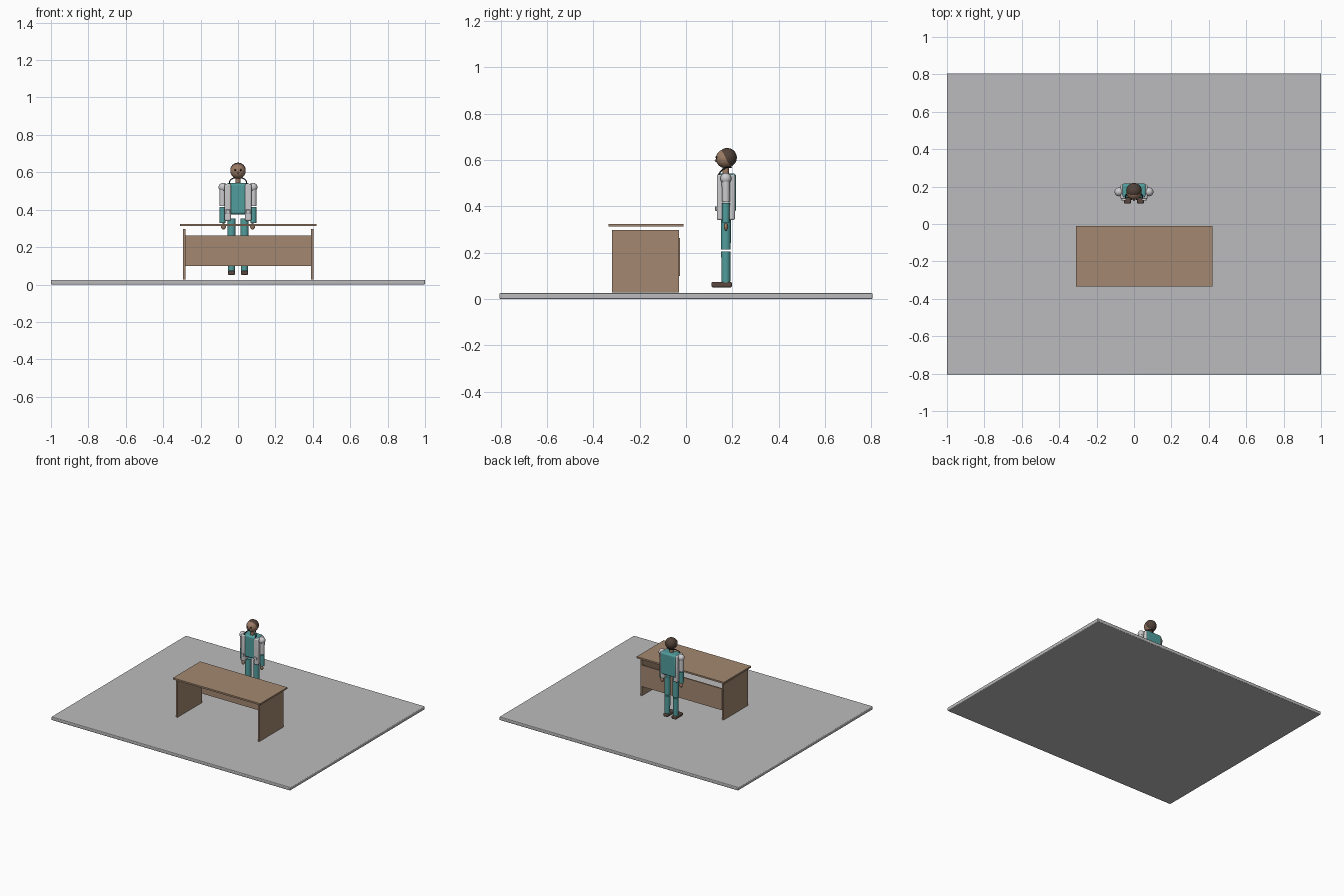
import bpy
import math
from mathutils import Vector

if "Cube" in bpy.data.objects:
    bpy.data.objects.remove(bpy.data.objects["Cube"])


def material(name, r, g, b):
    m = bpy.data.materials.new(name)
    m.use_nodes = True
    m.diffuse_color = (r, g, b, 1)
    m.node_tree.nodes["Principled BSDF"].inputs["Base Color"].default_value = (r, g, b, 1)
    return m


GREY = material("floor_grey", 0.5, 0.5, 0.51)
WOOD = material("desk_wood", 0.37, 0.25, 0.165)
TEAL = material("scrubs_teal", 0.085, 0.34, 0.34)
WHITE = material("coat_white", 0.6, 0.6, 0.62)
SKIN = material("skin_tan", 0.33, 0.2, 0.13)
HAIR = material("hair_brown", 0.085, 0.055, 0.04)
SHOE = material("shoe_brown", 0.1, 0.065, 0.05)
DARK = material("dark_grey", 0.02, 0.02, 0.02)


def finish(name, mat, smooth=True):
    o = bpy.context.object
    o.name = name
    o.data.materials.append(mat)
    if smooth:
        bpy.ops.object.shade_smooth_by_angle(angle=math.radians(40))
    return o


def box(name, mat, x, y, z, bevel=0.0):
    """Box from (low, high) ranges on each axis."""
    spans = (x, y, z)
    bpy.ops.mesh.primitive_cube_add(size=1, location=[sum(s) / 2 for s in spans])
    o = bpy.context.object
    o.scale = [s[1] - s[0] for s in spans]
    bpy.ops.object.transform_apply(location=False, rotation=False)
    if bevel:
        mod = o.modifiers.new("rounded", "BEVEL")
        mod.width, mod.segments = bevel, 3
    return finish(name, mat, bool(bevel))


def limb(name, mat, x, y, z, r_low, r_high):
    """Tapered upright cylinder over the z range."""
    bpy.ops.mesh.primitive_cone_add(vertices=24, radius1=r_low, radius2=r_high,
                                    depth=z[1] - z[0], location=(x, y, sum(z) / 2))
    return finish(name, mat)


def ball(name, mat, loc, r, scale=(1, 1, 1)):
    bpy.ops.mesh.primitive_uv_sphere_add(segments=24, ring_count=16, radius=r, location=loc)
    bpy.context.object.scale = scale
    return finish(name, mat)


# Floor and desk
box("floor", GREY, (-1, 1), (-0.805, 0.805), (0, 0.025), 0.005)
box("desk_top", WOOD, (-0.31, 0.42), (-0.335, -0.01), (0.312, 0.324))
box("desk_right_panel", WOOD, (-0.294, -0.282), (-0.32, -0.03), (0.027, 0.298))
box("desk_left_panel", WOOD, (0.391, 0.403), (-0.32, -0.03), (0.027, 0.298))
box("desk_back_panel", WOOD, (-0.284, 0.393), (-0.035, -0.025), (0.1, 0.262))

# Torso and head
box("torso", TEAL, (-0.064, 0.064), (0.14, 0.216), (0.375, 0.542), 0.012)
limb("neck", SKIN, 0, 0.172, (0.53, 0.575), 0.014, 0.014)
ball("head", SKIN, (0, 0.17, 0.606), 0.041)
hair = ball("hair", HAIR, (0, 0.178, 0.61), 0.0415)
ball("nose", SKIN, (0, 0.13, 0.597), 0.006)

# Hair is cut away from the lower front of the head
front = Vector((0, -0.8, -0.6))
for f in [f for f in hair.data.polygons]:
    f.material_index = 0
hair.data.materials.append(SKIN)
for f in hair.data.polygons:
    f.material_index = 1 if f.center.dot(front) > 0.008 else 0

# Parts on both sides of the body
for side, s in (("left", 1), ("right", -1)):
    ball(side + "_eye", DARK, (s * 0.015, 0.132, 0.612), 0.005)
    box(side + "_coat_panel", WHITE, sorted((s * 0.038, s * 0.072)),
        (0.133, 0.211), (0.34, 0.538), 0.008)
    box(side + "_pocket", WHITE, sorted((s * 0.042, s * 0.066)),
        (0.126, 0.134), (0.38, 0.4), 0.002)
    ball(side + "_shoulder", WHITE, (s * 0.08, 0.172, 0.52), 0.024)
    limb(side + "_upper_arm", WHITE, s * 0.082, 0.172, (0.42, 0.52), 0.017, 0.018)
    limb(side + "_forearm", TEAL, s * 0.082, 0.172, (0.33, 0.414), 0.016, 0.017)
    ball(side + "_hand", SKIN, (s * 0.078, 0.172, 0.311), 0.017, (0.8, 0.5, 1))
    limb(side + "_thigh", TEAL, s * 0.035, 0.172, (0.213, 0.352), 0.021, 0.022)
    limb(side + "_shin", TEAL, s * 0.035, 0.172, (0.07, 0.205), 0.019, 0.02)
    box(side + "_shoe", SHOE, sorted((s * 0.016, s * 0.053)),
        (0.11, 0.198), (0.05, 0.074), 0.006)

# Tube hanging around the neck
curve = bpy.data.curves.new("neck_tube", "CURVE")
curve.dimensions = "3D"
curve.bevel_depth = 0.003
path = [(-0.046, 0.137, 0.53), (-0.045, 0.15, 0.55), (-0.025, 0.175, 0.568), (0, 0.195, 0.568)]
path += [(-x, y, z) for x, y, z in reversed(path[:-1])]
spline = curve.splines.new("BEZIER")
spline.bezier_points.add(len(path) - 1)
for point, co in zip(spline.bezier_points, path):
    point.co = co
    point.handle_left_type = point.handle_right_type = "AUTO"
curve.materials.append(DARK)
bpy.context.collection.objects.link(bpy.data.objects.new("neck_tube", curve))
